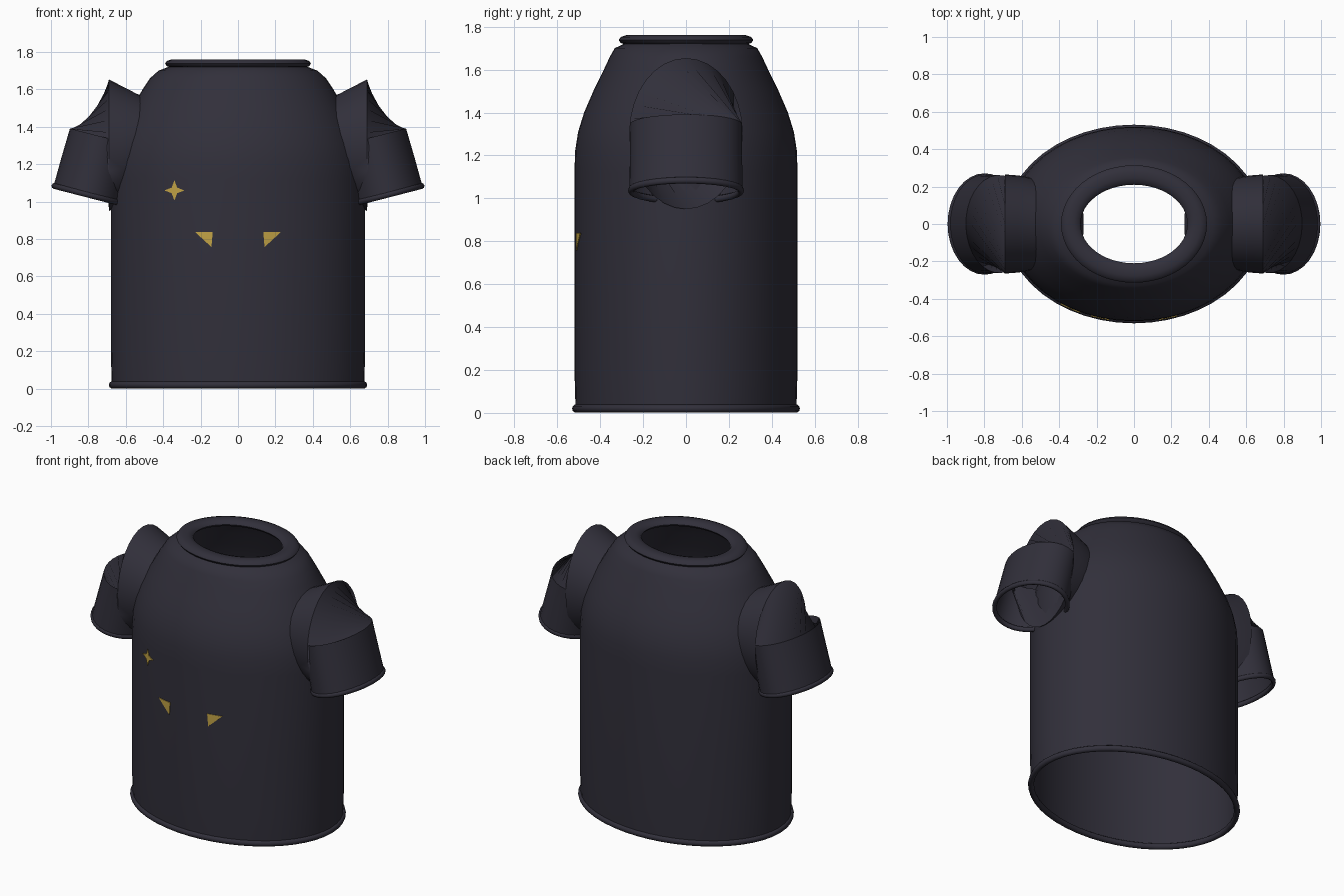
import bpy, bmesh, math
from mathutils import Vector

if "Cube" in bpy.data.objects:
    bpy.data.objects.remove(bpy.data.objects["Cube"])

def material(name, rgb):
    m = bpy.data.materials.new(name)
    m.diffuse_color = (*rgb, 1)
    m.use_nodes = True
    m.node_tree.nodes["Principled BSDF"].inputs["Base Color"].default_value = m.diffuse_color
    return m

CLOTH = material("dark_cloth", (0.031, 0.029, 0.043))
GOLD = material("gold", (0.53, 0.36, 0.06))

def make(name, bm, mat, angle=40):
    bmesh.ops.recalc_face_normals(bm, faces=bm.faces)
    me = bpy.data.meshes.new(name)
    bm.to_mesh(me)
    bm.free()
    me.materials.append(mat)
    ob = bpy.data.objects.new(name, me)
    bpy.context.collection.objects.link(ob)
    bpy.ops.object.select_all(action='DESELECT')
    ob.select_set(True)
    bpy.context.view_layer.objects.active = ob
    bpy.ops.object.shade_smooth_by_angle(angle=math.radians(angle))
    return ob

def ring(c, u, v, n, start=0.0):
    """Ellipse points around c with half axes u and v."""
    c, u, v = Vector(c), Vector(u), Vector(v)
    return [c + u * math.cos(start + 2 * math.pi * i / n)
            + v * math.sin(start + 2 * math.pi * i / n) for i in range(n)]

def loft(rings, closed=False, cap_start=False):
    bm = bmesh.new()
    vs = [[bm.verts.new(p) for p in r] for r in rings]
    n = len(vs[0])
    pairs = list(zip(vs, vs[1:])) + ([(vs[-1], vs[0])] if closed else [])
    for a, b in pairs:
        for i in range(n):
            j = (i + 1) % n
            bm.faces.new((a[i], a[j], b[j], b[i]))
    if cap_start:
        bm.faces.new(vs[0])
    return bm

def rolled_edge(name, c, u, v, w, h, n=48, k=10):
    """Rolled band following an ellipse; w and h are its half width and half height."""
    c, u, v = Vector(c), Vector(u), Vector(v)
    axis = u.cross(v).normalized()
    rings = []
    for i in range(k):
        t = 2 * math.pi * i / k
        r = w * math.cos(t)
        rings.append(ring(c + axis * h * math.sin(t), u * (1 + r / u.length),
                          v * (1 + r / v.length), n))
    return make(name, loft(rings, closed=True), CLOTH, 60)

# Body: elliptical shell, open at the neck and bottom (z, half width, half depth)
BODY = [(0.02, .675, .515), (0.2, .68, .52), (0.6, .68, .52), (1.12, .68, .52),
        (1.22, .672, .517), (1.31, .652, .503), (1.40, .618, .475), (1.50, .567, .432),
        (1.60, .510, .383), (1.66, .470, .355), (1.70, .425, .332), (1.725, .36, .28)]
make("shirt_body", loft([ring((0, 0, z), (a, 0, 0), (0, b, 0), 48) for z, a, b in BODY]), CLOTH)
rolled_edge("bottom_hem", (0, 0, .02), (.673, 0, 0), (0, .513, 0), .018, .019)
rolled_edge("collar", (0, 0, 1.738), (.338, 0, 0), (0, .262, 0), .052, .024)

# Sleeves: rounded shoulder, then a twisted fold down to a straight cuff tube
SHOULDER = [(.27, .12, .2, 1.34), (.31, .38, .5, 1.33), (.40, .58, .75, 1.32),
            (.54, .77, .93, 1.305), (.62, .90, .98, 1.30), (.69, 1, 1, 1.302)]
TWIST = math.radians(75)
N = 32
for side, s in (("right", 1), ("left", -1)):
    rings = [ring((s * x, 0, z), (0, 0, .352 * rz), (0, .265 * ry, 0), N)
             for x, rz, ry, z in SHOULDER]
    for cx, cz, w, d in ((.72, 1.345, .185, .262), (.76, 1.19, .19, .262),
                         (.797, 1.045, .193, .265)):
        rings.append(ring((s * cx, 0, cz), (s * w * .968, 0, w * .25), (0, d, 0), N, TWIST))
    make(side + "_sleeve", loft(rings, cap_start=True), CLOTH, 35)
    rolled_edge(side + "_cuff_hem", (s * .799, 0, 1.037), (s * .184, 0, .0475),
                (0, .257, 0), .014, .016, 32, 8)

# Gold badges: thin plates following the curve of the chest
def badge(name, outline, centre):
    bm = bmesh.new()
    layers = []
    for off in (-.004, .004):
        def place(p):
            x, z = p
            y = -(.52 + off) * math.sqrt(1 - (x / (.68 + off)) ** 2)
            return bm.verts.new((x, y, z))
        mid = place(centre)
        rim = [place(p) for p in outline]
        for i in range(len(rim)):
            bm.faces.new((mid, rim[i], rim[(i + 1) % len(rim)]))
        layers.append(rim)
    a, b = layers
    for i in range(len(a)):
        j = (i + 1) % len(a)
        bm.faces.new((a[i], a[j], b[j], b[i]))
    make(name, bm, GOLD, 20)

star = []
for i in range(8):
    r, t = (.054 if i % 2 == 0 else .021), i * math.pi / 4
    star.append((-.34 + r * math.cos(t), 1.06 + r * math.sin(t)))
badge("star_badge", star, (-.34, 1.06))
for side, s in (("right", 1), ("left", -1)):
    badge(side + "_triangle_badge",
          [(s * .135, .838), (s * .23, .838), (s * .142, .757)], (s * .168, .812))
